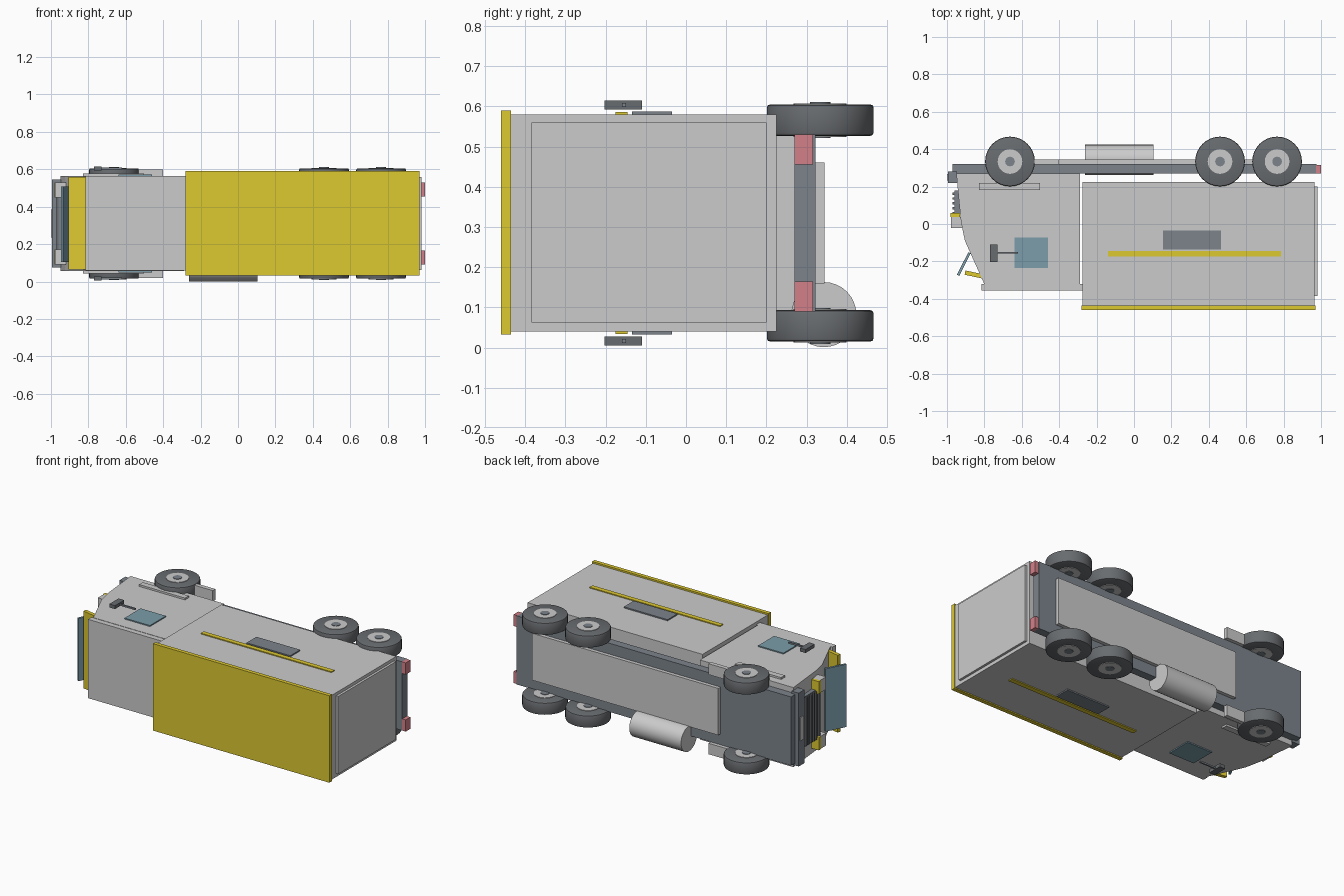
import bpy, bmesh, math
from mathutils import Matrix

if "Cube" in bpy.data.objects:
    bpy.data.objects.remove(bpy.data.objects["Cube"])

ZC = 0.31  # mid plane of the truck, which lies on its side


def mat(name, r, g, b):
    m = bpy.data.materials.new(name)
    m.diffuse_color = (r, g, b, 1)
    m.use_nodes = True
    m.node_tree.nodes["Principled BSDF"].inputs["Base Color"].default_value = m.diffuse_color
    return m


YELLOW = mat("yellow_paint", 0.72, 0.58, 0.03)
DARK = mat("dark_metal", 0.2, 0.23, 0.26)
RUBBER = mat("rubber", 0.14, 0.15, 0.16)
GLASS = mat("glass", 0.2, 0.34, 0.4)
RED = mat("red_lens", 0.65, 0.22, 0.25)
STEEL = mat("steel", 0.55, 0.57, 0.57)


def finish(name, bm, material=None):
    bmesh.ops.recalc_face_normals(bm, faces=bm.faces)
    me = bpy.data.meshes.new(name)
    bm.to_mesh(me)
    bm.free()
    ob = bpy.data.objects.new(name, me)
    bpy.context.collection.objects.link(ob)
    if material:
        me.materials.append(material)
    return ob


def box(name, x, y, z, material=None, tilt=0):
    bm = bmesh.new()
    bmesh.ops.create_cube(bm, size=1)
    bmesh.ops.scale(bm, vec=(x[1] - x[0], y[1] - y[0], z[1] - z[0]), verts=bm.verts)
    ob = finish(name, bm, material)
    ob.location = (sum(x) / 2, sum(y) / 2, sum(z) / 2)
    ob.rotation_euler.z = tilt
    return ob


def pair(name, x, y, z, material=None):
    """Box and its mirror across the truck's mid plane."""
    box(name + "_left", x, y, z, material)
    box(name + "_right", x, y, (2 * ZC - z[1], 2 * ZC - z[0]), material)


def cylinder(name, r, depth, loc, material=None, along_x=False, bevel=0, sides=32):
    bm = bmesh.new()
    rot = Matrix.Rotation(math.pi / 2, 4, 'Y') if along_x else Matrix()
    bmesh.ops.create_cone(bm, cap_ends=True, segments=sides, radius1=r, radius2=r,
                          depth=depth, matrix=rot)
    if bevel:
        rims = [e for e in bm.edges if any(len(f.verts) > 4 for f in e.link_faces)]
        bmesh.ops.bevel(bm, geom=rims, offset=bevel, segments=2, profile=0.5, affect='EDGES')
    ob = finish(name, bm, material)
    ob.location = loc
    return ob


# Cargo box, roof, rear door and side trim
box("cargo_box", (-0.275, 0.965), (-0.437, 0.225), (0.04, 0.58))
box("cargo_roof", (-0.28, 0.97), (-0.46, -0.435), (0.033, 0.59), YELLOW)
box("rear_door", (0.96, 0.98), (-0.385, 0.2), (0.062, 0.56), STEEL)
pair("side_stripe", (-0.14, 0.785), (-0.175, -0.145), (0.578, 0.586), YELLOW)
pair("side_panel", (0.155, 0.465), (-0.135, -0.035), (0.578, 0.588), DARK)

# Cab body extruded from its side profile
bm = bmesh.new()
profile = [(-0.95, 0.27), (-0.925, 0.01), (-0.904, -0.09), (-0.80, -0.322),
           (-0.288, -0.322), (-0.288, 0.27)]
face = bm.faces.new([bm.verts.new((x, y, 0.055)) for x, y in profile])
ext = bmesh.ops.extrude_face_region(bm, geom=[face])
bmesh.ops.translate(bm, vec=(0, 0, 0.51),
                    verts=[g for g in ext["geom"] if isinstance(g, bmesh.types.BMVert)])
finish("cab", bm)
box("cab_roof", (-0.815, -0.275), (-0.355, -0.32), (0.058, 0.563))
box("sun_visor", (-0.905, -0.755), (-0.287, -0.264), (0.065, 0.56), YELLOW, math.radians(-12))
pair("cab_window", (-0.64, -0.46), (-0.235, -0.073), (0.56, 0.572), GLASS)
pair("wheel_arch", (-0.828, -0.503), (0.182, 0.22), (0.555, 0.577))
w = math.atan2(-0.118, -0.06)
box("windshield", (-0.978, -0.842), (-0.221, -0.207), (0.105, 0.507), GLASS, w)

# Mirrors
pair("mirror", (-0.77, -0.73), (-0.203, -0.11), (0.593, 0.615), RUBBER)
pair("mirror_arm", (-0.74, -0.62), (-0.159, -0.149), (0.599, 0.609), DARK)

# Nose: grille with slats, headlights, bumper and plate
box("grille", (-0.96, -0.93), (0.02, 0.18), (0.15, 0.47), DARK)
for i in range(6):
    y = 0.026 + i * 0.026
    box(f"grille_slat_{i}", (-0.97, -0.955), (y, y + 0.013), (0.155, 0.465), RUBBER)
pair("headlight", (-0.982, -0.93), (0.038, 0.058), (0.45, 0.53), YELLOW)
pair("lamp_housing", (-0.978, -0.92), (-0.022, 0.038), (0.45, 0.53), STEEL)
box("bumper", (-0.995, -0.945), (0.22, 0.28), (0.075, 0.545), DARK)
box("number_plate", (-1.0, -0.99), (0.232, 0.268), (0.235, 0.385), STEEL)

# Chassis, underbody, steps, tank and tail lights
box("chassis", (-0.97, 0.975), (0.27, 0.322), (0.09, 0.53), DARK)
box("underbody", (-0.47, 0.85), (0.318, 0.345), (0.16, 0.46), STEEL)
pair("step", (-0.54, -0.402), (0.318, 0.345), (0.53, 0.6), STEEL)
pair("tail_light", (0.972, 1.0), (0.27, 0.316), (0.455, 0.53), RED)
cylinder("fuel_tank", 0.081, 0.367, (-0.078, 0.343, 0.082), STEEL, along_x=True)

# Wheels: tyre, rim and hub cap on each side
for n, x in (("front", -0.663), ("middle", 0.46), ("rear", 0.765)):
    for side, s in (("left", 1), ("right", -1)):
        z = ZC + s * 0.256
        cylinder(f"{n}_tyre_{side}", 0.133, 0.078, (x, 0.334, z), RUBBER, bevel=0.008)
        cylinder(f"{n}_rim_{side}", 0.066, 0.084, (x, 0.334, z), STEEL, sides=24)
        cylinder(f"{n}_hub_{side}", 0.026, 0.09, (x, 0.334, z), DARK, sides=16)

# Smooth the round parts only
for ob in bpy.data.objects:
    ob.select_set(any(k in ob.name for k in ("tyre", "rim", "hub", "tank")))
    if ob.select_get():
        bpy.context.view_layer.objects.active = ob
bpy.ops.object.shade_smooth_by_angle(angle=math.radians(30))
